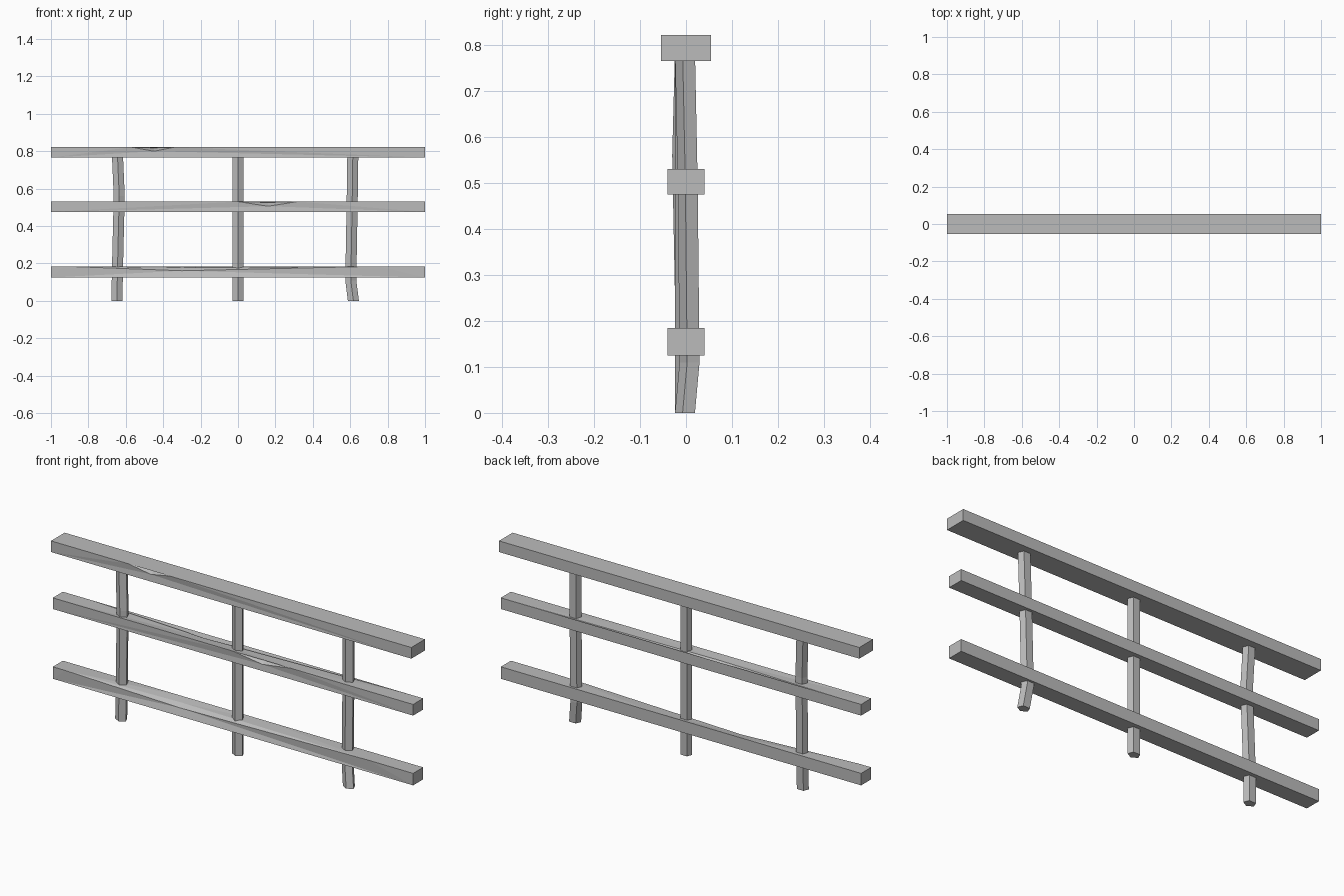
import bpy, bmesh, math

if "Cube" in bpy.data.objects:
    bpy.data.objects.remove(bpy.data.objects["Cube"], do_unlink=True)

wood = bpy.data.materials.new("weathered_grey")
wood.use_nodes = True
grey = (0.5, 0.5, 0.5, 1)
wood.diffuse_color = grey
wood.node_tree.nodes["Principled BSDF"].inputs["Base Color"].default_value = grey


def finish(name, bm):
    bmesh.ops.triangulate(bm, faces=[f for f in bm.faces if len(f.verts) > 4])
    bmesh.ops.recalc_face_normals(bm, faces=bm.faces)
    mesh = bpy.data.meshes.new(name)
    bm.to_mesh(mesh)
    bm.free()
    mesh.materials.append(wood)
    bpy.context.collection.objects.link(bpy.data.objects.new(name, mesh))


def rail(name, z0, z1, half, front, back):
    """Plank with one chipped notch in each long top edge.
    A notch is (start x, middle x, end x, depth, inner y, sag, inset)."""
    bm = bmesh.new()
    v = lambda x, y, z: bm.verts.new((x, y, z))
    bottom = {s: (v(-1, s * half, z0), v(1, s * half, z0)) for s in (-1, 1)}
    rows = {}
    for side, (a, m, b, depth, inner, sag, inset) in ((-1, front), (1, back)):
        left, right = v(-1, side * half, z1), v(1, side * half, z1)
        start, end = v(a, side * half, z1), v(b, side * half, z1)
        dip = v(m, side * (half - inset), z1 - depth)
        tip = v(m, inner, z1 - sag)
        bm.faces.new((start, dip, tip))
        bm.faces.new((end, tip, dip))
        low_l, low_r = bottom[side]
        bm.faces.new((low_l, low_r, right, end, dip, start, left))
        rows[side] = [left, start, tip, end, right]
    bm.faces.new(rows[-1] + rows[1][::-1])
    bm.faces.new((*bottom[-1], *bottom[1][::-1]))
    for i, k in ((0, 0), (1, 4)):
        bm.faces.new((bottom[-1][i], bottom[1][i], rows[1][k], rows[-1][k]))
    finish(name, bm)


def post(name, path):
    """Five-sided stake swept through its (x, y, z) centres."""
    bm = bmesh.new()
    rings = []
    for x, y, z in path:
        angles = [math.tau * i / 5 - math.pi / 2 for i in range(5)]
        rings.append([bm.verts.new((x + 0.031 * math.cos(t),
                                    y + 0.024 * math.sin(t), z)) for t in angles])
    for low, high in zip(rings, rings[1:]):
        for i in range(5):
            j = (i + 1) % 5
            bm.faces.new((low[i], low[j], high[j], high[i]))
    bm.faces.new(rings[0])
    bm.faces.new(rings[-1])
    finish(name, bm)


# Rails
rail("top_rail", 0.766, 0.822, 0.054,
     (-0.57, -0.45, -0.34, 0.022, -0.002, 0.004, 0.004),
     (0.31, 0.47, 0.62, 0.022, 0.015, 0.004, 0.004))
rail("middle_rail", 0.475, 0.531, 0.04,
     (0.0, 0.16, 0.32, 0.025, 0.0, 0.005, 0.004),
     (-0.85, -0.19, 0.92, 0.024, 0.01, 0.006, 0.012))
rail("bottom_rail", 0.125, 0.185, 0.04,
     (-0.93, -0.3, 0.75, 0.024, -0.005, 0.008, 0.012),
     (-0.33, -0.09, 0.14, 0.025, 0.005, 0.006, 0.004))

# Posts
post("right_post", [(-0.647, 0, 0), (-0.645, 0.002, 0.15),
                    (-0.635, -0.006, 0.56), (-0.645, 0, 0.79)])
post("middle_post", [(0, 0, 0), (0, 0, 0.79)])
post("left_post", [(0.617, 0, 0), (0.603, 0.01, 0.11),
                   (0.61, 0.006, 0.5), (0.614, 0, 0.79)])
